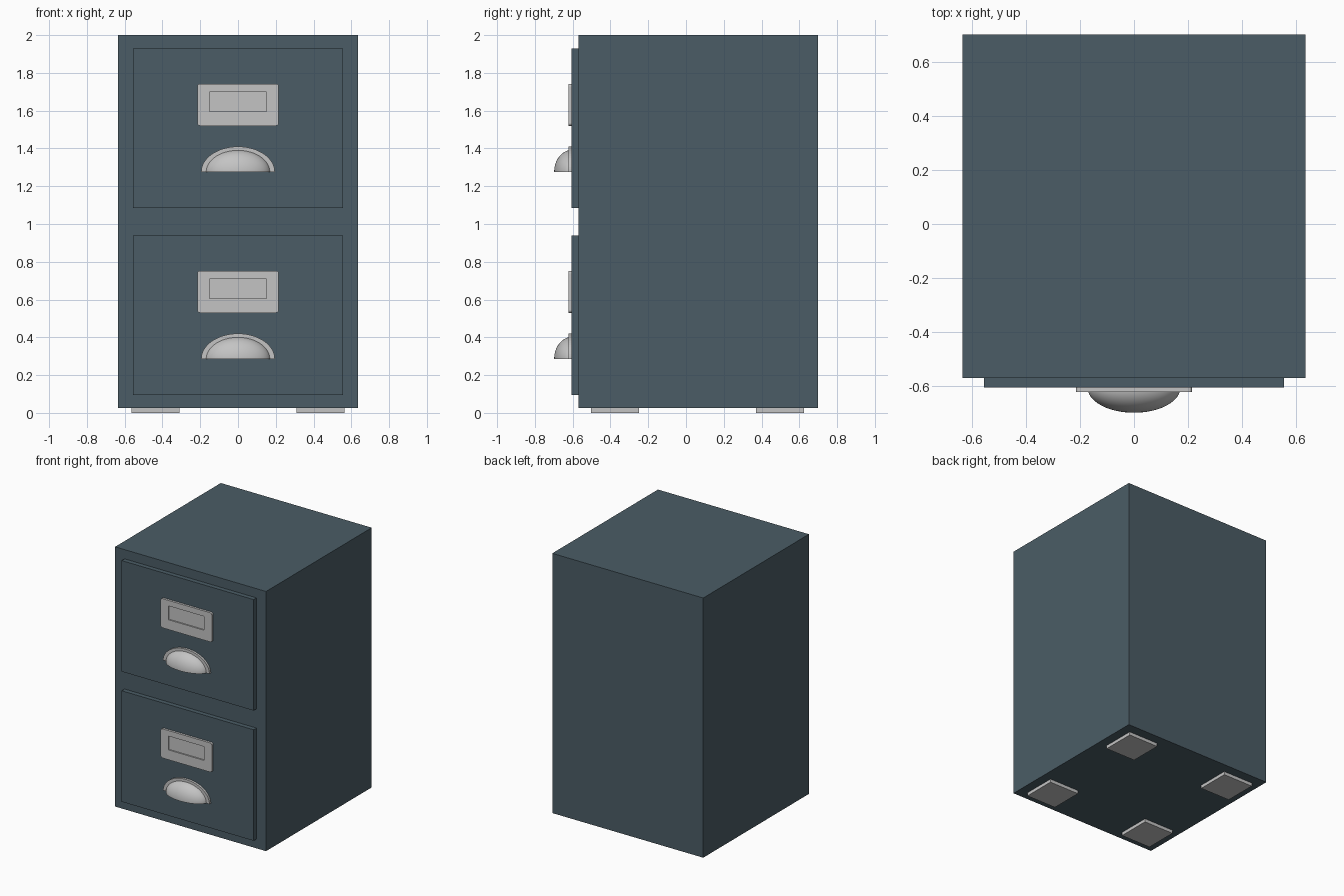
import bpy, bmesh, math
from mathutils import Matrix

if "Cube" in bpy.data.objects:
    bpy.data.objects.remove(bpy.data.objects["Cube"])


def material(name, rgb):
    m = bpy.data.materials.new(name)
    m.diffuse_color = (*rgb, 1)
    m.use_nodes = True
    m.node_tree.nodes["Principled BSDF"].inputs["Base Color"].default_value = m.diffuse_color
    return m


PAINT = material("slate blue paint", (0.070, 0.108, 0.132))
METAL = material("light grey metal", (0.55, 0.55, 0.55))


def add(name, mesh, mat):
    ob = bpy.data.objects.new(name, mesh)
    bpy.context.collection.objects.link(ob)
    mesh.materials.clear()
    mesh.materials.append(mat)
    return ob


def box(name, lo, hi, mat):
    bm = bmesh.new()
    bmesh.ops.create_cube(bm, size=1)
    for v in bm.verts:
        v.co = [lo[i] + (v.co[i] + 0.5) * (hi[i] - lo[i]) for i in range(3)]
    me = bpy.data.meshes.new(name)
    bm.to_mesh(me)
    bm.free()
    return add(name, me, mat)


def plate(name, outlines, y0, y1, mat):
    """Flat plate facing the front, from closed x/z outlines (inner ones are holes)."""
    cu = bpy.data.curves.new(name, 'CURVE')
    cu.dimensions = '2D'
    cu.fill_mode = 'BOTH'
    cu.extrude = (y1 - y0) / 2
    for pts in outlines:
        s = cu.splines.new('POLY')
        s.points.add(len(pts) - 1)
        for p, (x, z) in zip(s.points, pts):
            p.co = (x, z, 0, 1)
        s.use_cyclic_u = True
    tmp = bpy.data.objects.new(name + "_outline", cu)
    bpy.context.collection.objects.link(tmp)
    dg = bpy.context.evaluated_depsgraph_get()
    me = bpy.data.meshes.new_from_object(tmp.evaluated_get(dg))
    bpy.data.objects.remove(tmp)
    me.transform(Matrix.Translation((0, (y0 + y1) / 2, 0)) @ Matrix.Rotation(math.pi / 2, 4, 'X'))
    bm = bmesh.new()
    bm.from_mesh(me)
    bmesh.ops.remove_doubles(bm, verts=bm.verts, dist=1e-5)
    bmesh.ops.recalc_face_normals(bm, faces=bm.faces)
    for f in bm.faces:
        f.smooth = False
    bm.to_mesh(me)
    bm.free()
    return add(name, me, mat)


def rounded_rect(x, z0, z1, r, n=4):
    pts = []
    for cx, cz, a0 in ((x - r, z1 - r, 0), (r - x, z1 - r, 90), (r - x, z0 + r, 180), (x - r, z0 + r, 270)):
        for i in range(n + 1):
            a = math.radians(a0 + 90 * i / n)
            pts.append((cx + r * math.cos(a), cz + r * math.sin(a)))
    return pts


def arc(rx, rz, z, n=32):
    return [(rx * math.cos(math.pi * i / n), z + rz * math.sin(math.pi * i / n)) for i in range(n + 1)]


def cup(name, z, y, rx, rz, depth, mat, n=32, m=12):
    """Quarter-ellipsoid shell, open underneath and at the back."""
    bm = bmesh.new()
    tip = bm.verts.new((0, y - depth, z))
    rows = []
    for j in range(1, m + 1):
        b = math.pi / 2 * j / m
        rows.append([bm.verts.new((rx * math.sin(b) * math.cos(math.pi * i / n),
                                   y - depth * math.cos(b),
                                   z + rz * math.sin(b) * math.sin(math.pi * i / n)))
                     for i in range(n + 1)])
    for i in range(n):
        bm.faces.new((tip, rows[0][i], rows[0][i + 1]))
        for a, b in zip(rows, rows[1:]):
            bm.faces.new((a[i], b[i], b[i + 1], a[i + 1]))
    bm.normal_update()
    # make the outside face outwards (front tip looks to -y)
    if tip.link_faces[0].normal.y > 0:
        bmesh.ops.reverse_faces(bm, faces=bm.faces)
    me = bpy.data.meshes.new(name)
    bm.to_mesh(me)
    bm.free()
    ob = add(name, me, mat)
    sol = ob.modifiers.new("wall", 'SOLIDIFY')
    sol.thickness = 0.01
    sol.offset = -1
    bpy.ops.object.select_all(action='DESELECT')
    ob.select_set(True)
    bpy.context.view_layer.objects.active = ob
    bpy.ops.object.modifier_apply(modifier="wall")
    bpy.ops.object.shade_smooth_by_angle(angle=math.radians(40))
    return ob


# Cabinet body
box("cabinet_body", (-0.635, -0.57, 0.025), (0.635, 0.70, 2.0), PAINT)

# Drawers with label holder and cup pull
FRONT = -0.605
for label, dz in (("lower", 0.0), ("upper", 0.99)):
    box(label + "_drawer_front", (-0.555, FRONT, 0.096 + dz), (0.555, -0.565, 0.94 + dz), PAINT)
    window = [(-0.15, 0.605 + dz), (0.15, 0.605 + dz), (0.15, 0.71 + dz), (-0.15, 0.71 + dz)]
    plate(label + "_label_frame", [rounded_rect(0.215, 0.53 + dz, 0.752 + dz, 0.014), window],
          -0.622, FRONT, METAL)
    box(label + "_label_backing", (-0.155, -0.612, 0.60 + dz), (0.155, FRONT, 0.715 + dz), METAL)
    zb = 0.285 + dz
    plate(label + "_pull_flange", [arc(0.195, 0.135, zb) + arc(0.155, 0.10, zb)[::-1]],
          -0.622, FRONT, METAL)
    cup(label + "_cup_pull", zb, FRONT, 0.172, 0.117, 0.093, METAL)

# Four square feet
for sx, side in ((-1, "left"), (1, "right")):
    for y, end in ((-0.375, "front"), (0.498, "back")):
        x = sx * 0.437
        box(end + "_" + side + "_foot", (x - 0.127, y - 0.127, 0), (x + 0.127, y + 0.127, 0.026), METAL)
